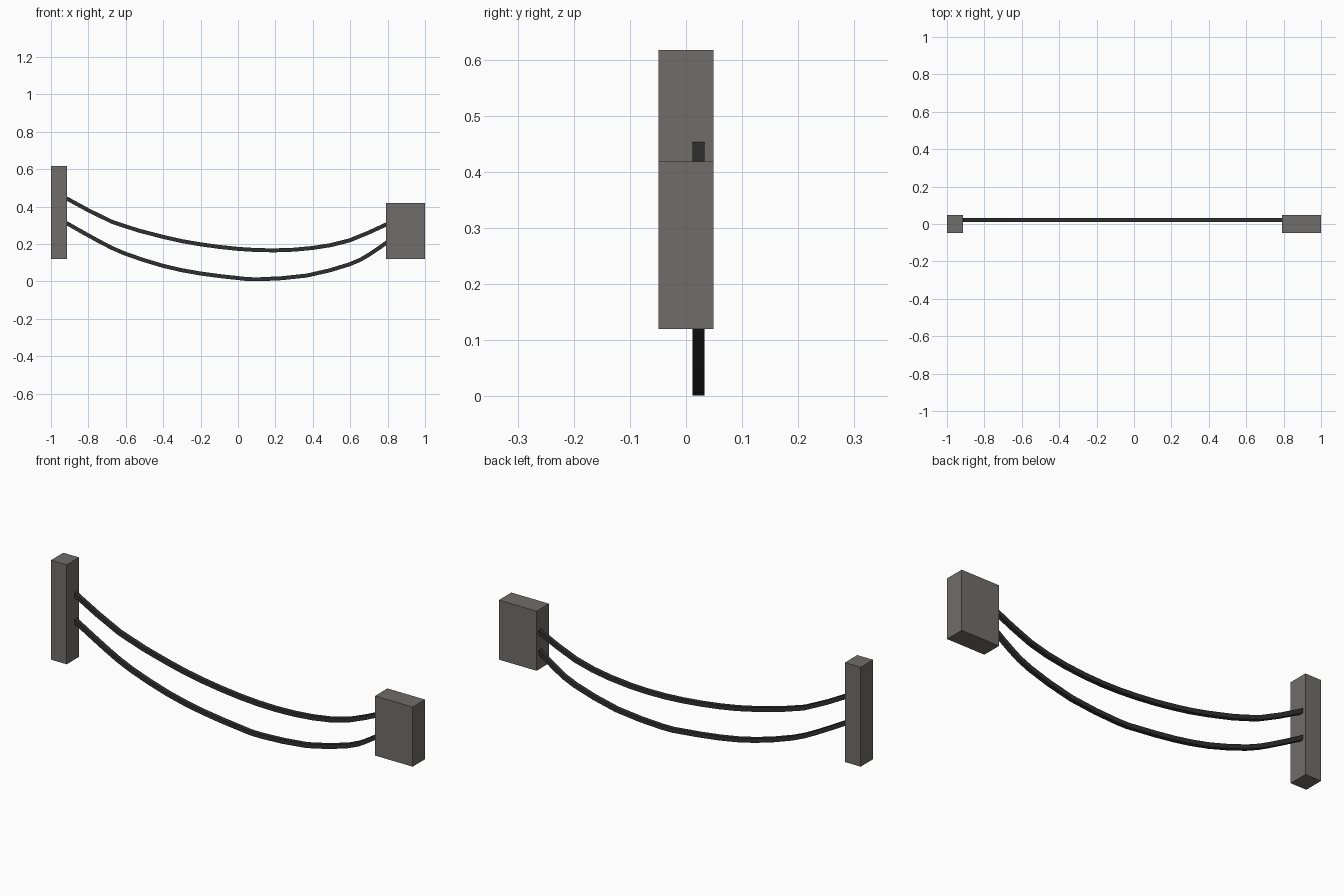
import bpy, bmesh
from mathutils import Vector

if "Cube" in bpy.data.objects:
    bpy.data.objects.remove(bpy.data.objects["Cube"])


def material(name, rgb):
    m = bpy.data.materials.new(name)
    m.diffuse_color = (*rgb, 1)
    m.use_nodes = True
    m.node_tree.nodes["Principled BSDF"].inputs["Base Color"].default_value = m.diffuse_color
    return m


GREY = material("post grey", (0.16, 0.155, 0.15))
BLACK = material("cable black", (0.03, 0.03, 0.03))


def finish(name, bm, mat):
    bmesh.ops.recalc_face_normals(bm, faces=bm.faces)
    mesh = bpy.data.meshes.new(name)
    bm.to_mesh(mesh)
    bm.free()
    mesh.materials.append(mat)
    bpy.context.collection.objects.link(bpy.data.objects.new(name, mesh))


def box(name, x0, x1, z0, z1, mat):
    bm = bmesh.new()
    bmesh.ops.create_cube(bm, size=1)
    for v in bm.verts:
        v.co = ((x0 + x1) / 2 + v.co.x * (x1 - x0), v.co.y * 0.098,
                (z0 + z1) / 2 + v.co.z * (z1 - z0))
    finish(name, bm, mat)


def smooth_path(pts, n=2):
    """Catmull-Rom path through the points."""
    p = [Vector((x, 0.0225, z)) for x, z in pts]
    p = [2 * p[0] - p[1]] + p + [2 * p[-1] - p[-2]]
    out = []
    for a, b, c, d in zip(p, p[1:], p[2:], p[3:]):
        for i in range(n):
            t = i / n
            out.append(0.5 * (2 * b + (c - a) * t + (2 * a - 5 * b + 4 * c - d) * t ** 2
                              + (3 * b - a - 3 * c + d) * t ** 3))
    return out + [p[-2]]


def cable(name, pts, r=0.0105):
    """Square section swept along a sagging path."""
    path = smooth_path(pts)
    side = Vector((0, 1, 0))
    bm = bmesh.new()
    rings = []
    for i, p in enumerate(path):
        tan = (path[min(i + 1, len(path) - 1)] - path[max(i - 1, 0)]).normalized()
        up = tan.cross(side)
        rings.append([bm.verts.new(p + side * r * a + up * r * b)
                      for a, b in ((-1, -1), (1, -1), (1, 1), (-1, 1))])
    for a, b in zip(rings, rings[1:]):
        for k in range(4):
            j = (k + 1) % 4
            bm.faces.new((a[k], a[j], b[j], b[k]))
    bm.faces.new(rings[0])
    bm.faces.new(rings[-1])
    finish(name, bm, BLACK)


# End supports
box("left_post", -1.0, -0.913, 0.12, 0.617, GREY)
box("right_block", 0.792, 1.0, 0.12, 0.418, GREY)

# Sagging cables
cable("upper_cable", [(-0.917, 0.444), (-0.67, 0.317), (-0.40, 0.238), (-0.205, 0.199),
                      (0, 0.174), (0.195, 0.166), (0.4, 0.179), (0.595, 0.219), (0.796, 0.306)])
cable("lower_cable", [(-0.917, 0.312), (-0.74, 0.213), (-0.607, 0.15), (-0.4, 0.083),
                      (-0.205, 0.043), (0, 0.018), (0.115, 0.0115), (0.366, 0.031),
                      (0.595, 0.091), (0.70, 0.143), (0.796, 0.209)])
